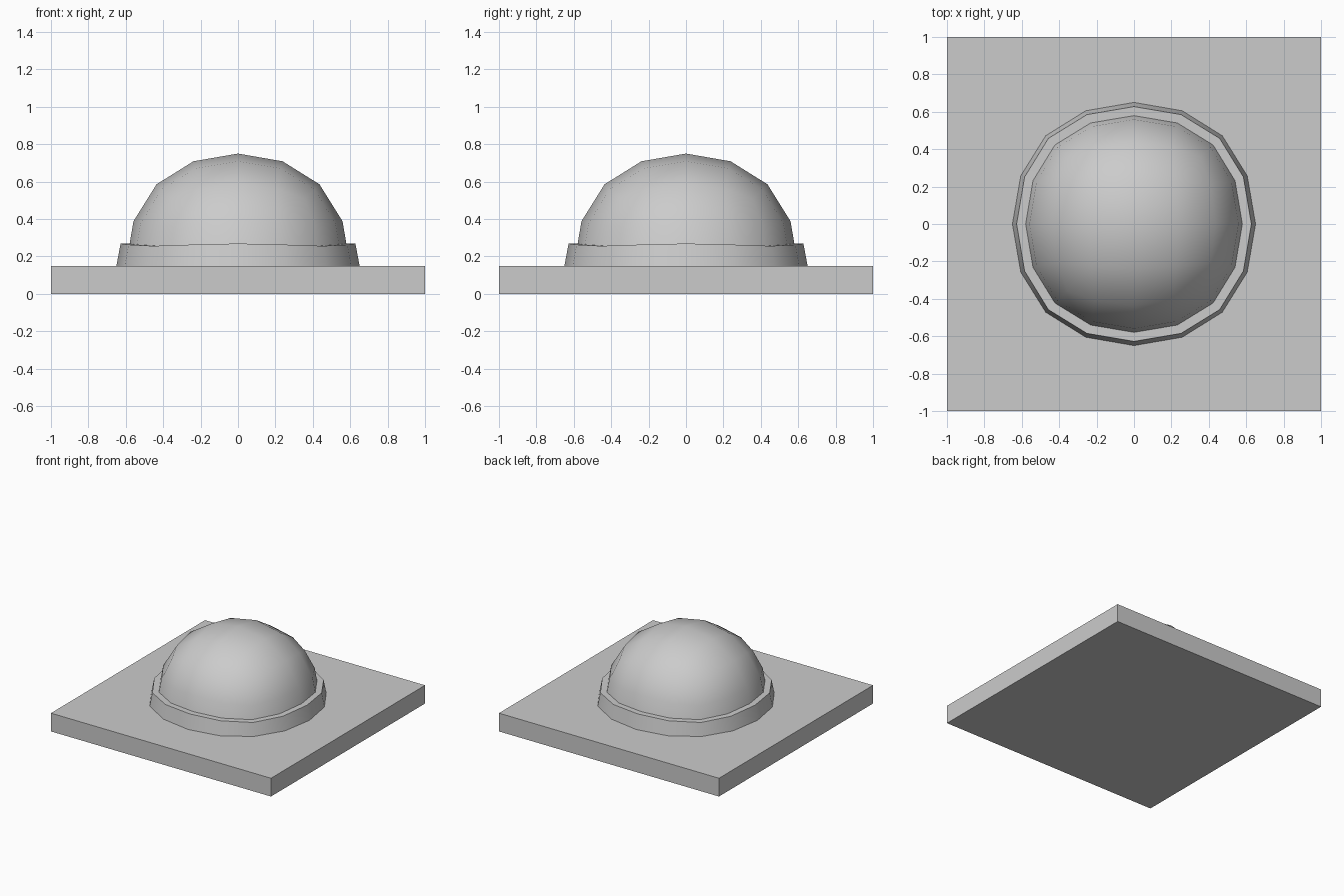
import bpy, bmesh, math

if "Cube" in bpy.data.objects:
    bpy.data.objects.remove(bpy.data.objects["Cube"])

BASE_H = 0.15
RADIUS = 0.60
RING_SCALE = 0.65 / 0.60


def finish(name, bm, z):
    bmesh.ops.recalc_face_normals(bm, faces=bm.faces)
    me = bpy.data.meshes.new(name)
    bm.to_mesh(me)
    ob = bpy.data.objects.new(name, me)
    ob.location.z = z
    bpy.context.collection.objects.link(ob)
    bpy.ops.object.select_all(action='DESELECT')
    ob.select_set(True)
    bpy.context.view_layer.objects.active = ob
    bpy.ops.object.shade_smooth_by_angle(angle=math.radians(35))
    return ob


# square base slab
bpy.ops.mesh.primitive_cube_add(size=1, location=(0, 0, BASE_H / 2))
base = bpy.context.object
base.name = "base_slab"
base.scale = (2, 2, BASE_H)

# dome: upper half of a subdivided cube
bpy.ops.mesh.primitive_cube_add(size=2)
source = bpy.context.object
sub = source.modifiers.new("round", 'SUBSURF')
sub.levels = 2
bpy.ops.object.modifier_apply(modifier=sub.name)
dome = bmesh.new()
dome.from_mesh(source.data)
bpy.data.objects.remove(source)
k = RADIUS / max(v.co.z for v in dome.verts)
bmesh.ops.scale(dome, vec=(k, k, k), verts=dome.verts)
bmesh.ops.delete(dome, geom=[v for v in dome.verts if v.co.z < -0.01], context='VERTS')

# collar: lower half of the bottom dome row, pushed outward
pairs = []
for e in dome.edges:
    p, q = sorted((v.co.copy() for v in e.verts), key=lambda c: c.z)
    if abs(p.z) < 0.01 < q.z:
        pairs.append((p, (p + q) / 2))
pairs.sort(key=lambda pm: math.atan2(pm[0].y, pm[0].x))
ring = bmesh.new()


def outward(c):
    return (c.x * RING_SCALE, c.y * RING_SCALE, c.z)


rows = [[ring.verts.new(c) for c in (outward(p), outward(m), m)] for p, m in pairs]
for i, a in enumerate(rows):
    b = rows[(i + 1) % len(rows)]
    for j in range(2):
        ring.faces.new((a[j], b[j], b[j + 1], a[j + 1]))

finish("dome", dome, BASE_H)
finish("dome_collar", ring, BASE_H)
